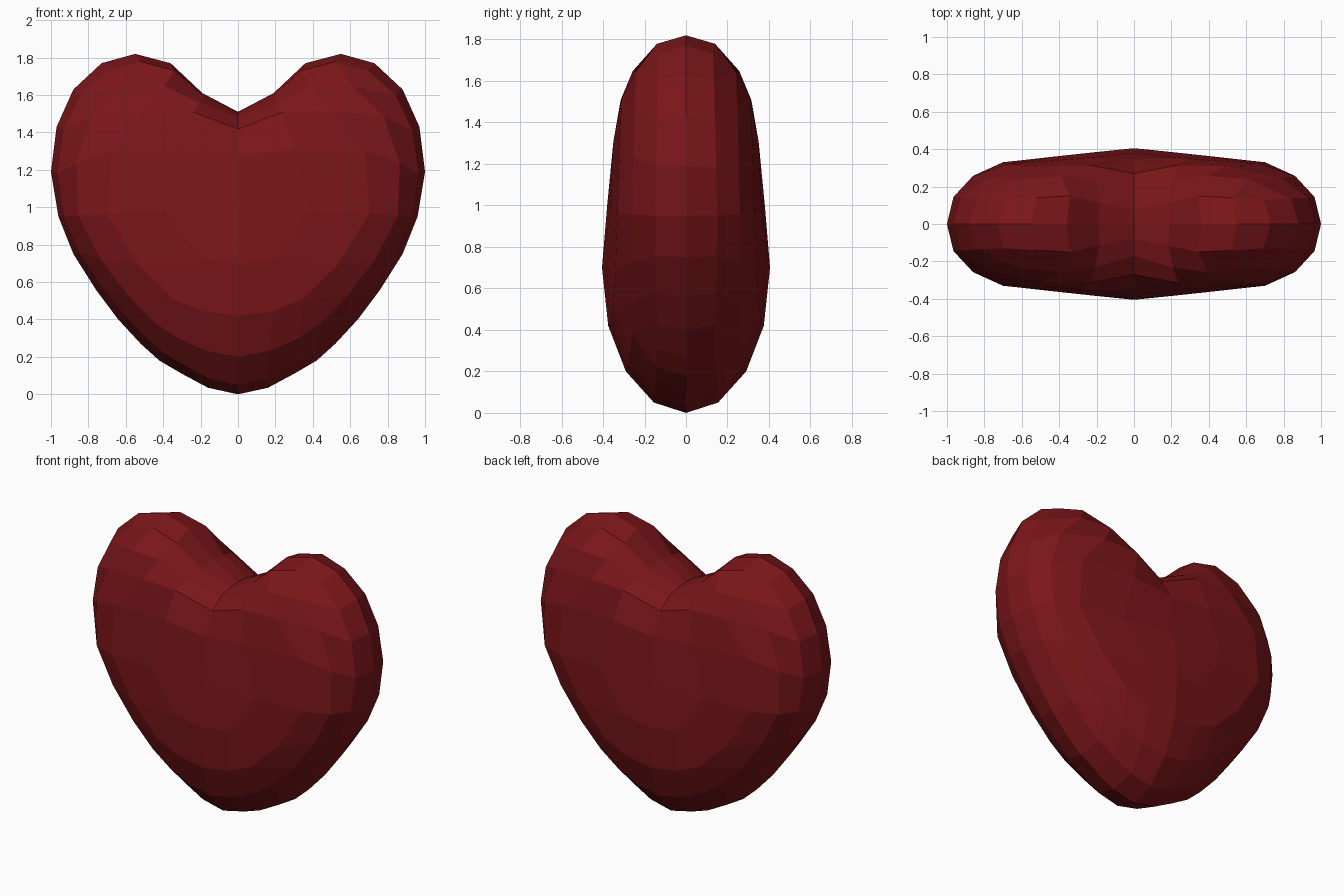
import bpy, bmesh

if "Cube" in bpy.data.objects:
    bpy.data.objects.remove(bpy.data.objects["Cube"])

# Right half of the heart outline (x, z), from the notch clockwise to the tip
OUTLINE = [(0, 1.51), (.19, 1.61), (.36, 1.77), (.55, 1.82), (.73, 1.77), (.88, 1.63),
           (.97, 1.43), (1, 1.19), (.96, .95), (.88, .75), (.76, .56), (.64, .40),
           (.52, .27), (.42, .18), (.30, .11), (.16, .035), (0, 0)]
# The side midpoint is the eighth step, so the lobe corner is the fourth
CENTRE_Z, CENTRE_Y = 1.0, .38

# Swelling by outline position: (spread, depth) for the four rings, inner to outer
SWELL = {
    0: [(.55, .35), (.82, .27), (.95, .17), (.99, .08)],     # notch
    2: [(.45, .35), (.66, .315), (.79, .265), (.95, .15)],   # lobe
    4: [(.40, .35), (.67, .31), (.84, .24), (.95, .13)],     # lobe corner
    8: [(.40, .365), (.73, .33), (.89, .26), (.97, .15)],    # side
    12: [(.38, .385), (.67, .35), (.85, .26), (.95, .14)],   # lower corner
    16: [(.30, .405), (.58, .375), (.80, .29), (.95, .155)], # tip
}


def mix(a, b, f):
    return [p + (q - p) * f for p, q in zip(a, b)]


def outline_at(t):
    n = min(int(t), 15)
    return mix(OUTLINE[n], OUTLINE[n + 1], t - n)


def swell_at(t, ring):
    keys = sorted(SWELL)
    for a, b in zip(keys, keys[1:]):
        if t <= b:
            return mix(SWELL[a][ring - 1], SWELL[b][ring - 1], (t - a) / (b - a))


def position(i, j):
    """Grid cell corner to (ring, outline position)."""
    k = max(i, abs(j))
    if k == 0:
        return 0, 0
    if j == k:
        return k, 4 * i / k
    if i == k:
        return k, 8 - 4 * j / k
    return k, 16 - 4 * i / k


# Front right quarter: quad grid plus a rim strip to the outline
bm = bmesh.new()
grid, border = {}, {}
for i in range(5):
    for j in range(-4, 5):
        k, t = position(i, j)
        if k == 0:
            co = (0, -CENTRE_Y, CENTRE_Z)
        else:
            x, z = outline_at(t)
            spread, depth = swell_at(t, k)
            co = (x * spread, -depth, CENTRE_Z + (z - CENTRE_Z) * spread)
        grid[i, j] = bm.verts.new(co)
        if k == 4:
            border[round(t)] = grid[i, j]
for i in range(4):
    for j in range(-4, 4):
        bm.faces.new([grid[i, j], grid[i + 1, j], grid[i + 1, j + 1], grid[i, j + 1]])
rim = [bm.verts.new((x, 0, z)) for x, z in OUTLINE]
for n in range(16):
    bm.faces.new([border[n], border[n + 1], rim[n + 1], rim[n]])

mesh = bpy.data.meshes.new("heart")
bm.to_mesh(mesh)
bm.free()
heart = bpy.data.objects.new("heart", mesh)
bpy.context.collection.objects.link(heart)

# Mirror left/right and front/back
mirror = heart.modifiers.new("mirror", 'MIRROR')
mirror.use_axis = (True, True, False)
mirror.merge_threshold = .001

red = bpy.data.materials.new("dark_red")
red.diffuse_color = (.2, .008, .01, 1)
red.use_nodes = True
red.node_tree.nodes["Principled BSDF"].inputs["Base Color"].default_value = red.diffuse_color
mesh.materials.append(red)
